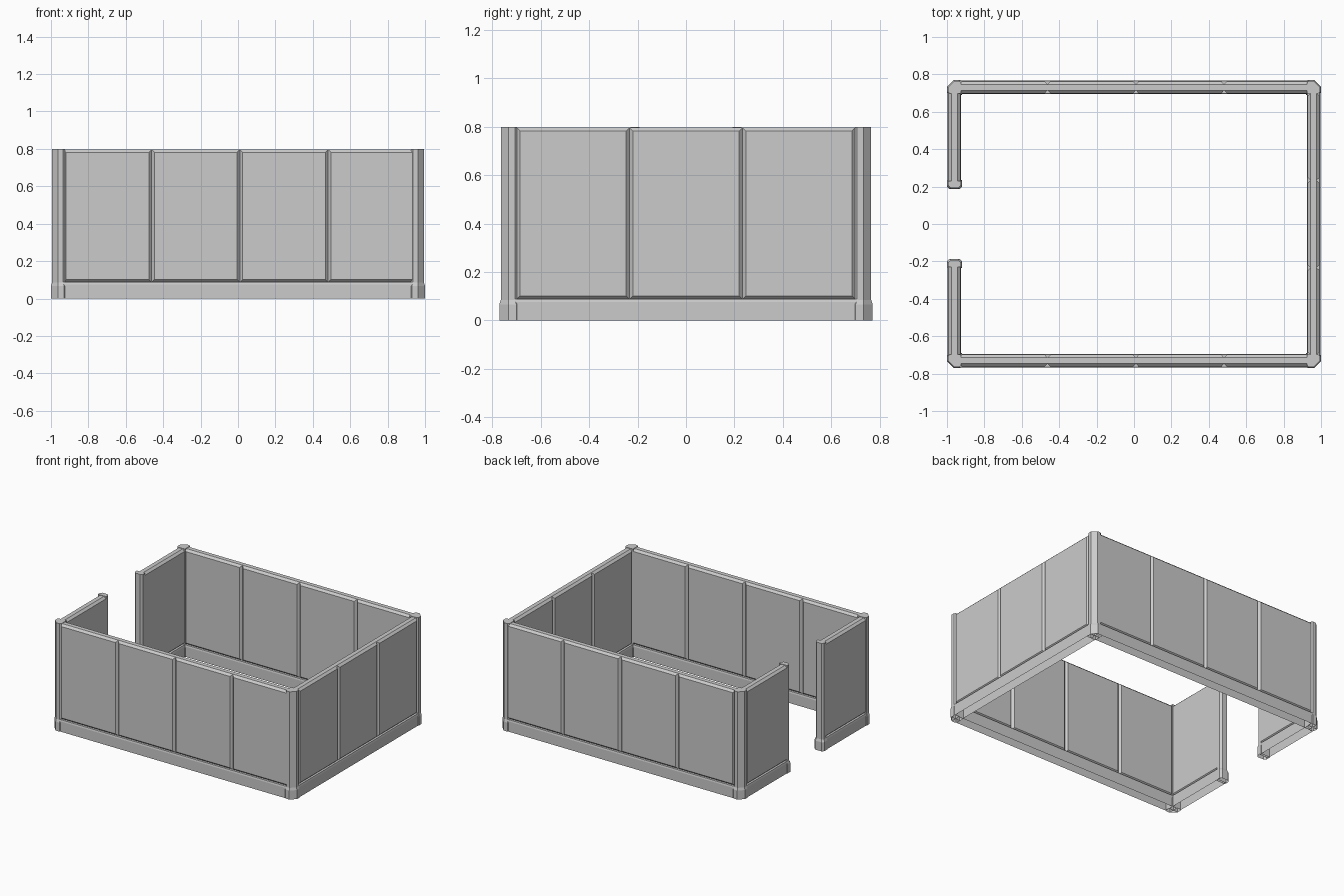
import bpy
from mathutils import Vector

if "Cube" in bpy.data.objects:
    bpy.data.objects.remove(bpy.data.objects["Cube"])

CX, CY = 0.96, 0.731      # wall centre lines
TOP = 0.797               # top of the panels


def make(name, rings, cap_start=True, cap_end=True):
    """Loft matching rings of points into a mesh object."""
    n = len(rings[0])
    verts = [v for r in rings for v in r]
    faces = []
    for k in range(len(rings) - 1):
        for i in range(n):
            j = (i + 1) % n
            faces.append((k*n + i, k*n + j, (k+1)*n + j, (k+1)*n + i))
    if cap_start:
        faces.append(tuple(reversed(range(n))))
    if cap_end:
        faces.append(tuple((len(rings) - 1)*n + i for i in range(n)))
    me = bpy.data.meshes.new(name)
    me.from_pydata(verts, [], faces)
    ob = bpy.data.objects.new(name, me)
    bpy.context.collection.objects.link(ob)
    return ob


def ccw(pts):
    area = sum(a[0]*b[1] - b[0]*a[1] for a, b in zip(pts, pts[1:] + pts[:1]))
    return pts if area > 0 else pts[::-1]


def post(name, slim, flared, cx, cy, sx, sy):
    """Vertical post with a flared foot, open underneath."""
    def ring(shape, z):
        return [(x, y, z) for x, y in ccw([(cx + sx*x, cy + sy*y) for x, y in shape])]
    make(name, [ring(flared, 0), ring(flared, 0.067), ring(slim, 0.085),
                ring(slim, 0.8)], cap_start=False)


def corner_shape(h):
    c, s = h * 0.95, 0.01   # big outer chamfer, small side chamfers
    return [(-h, -h), (h - s, -h), (h, -h + s), (h, h - c),
            (h - c, h), (-h + s, h), (-h, h - s)]


def end_shape(hx, hy):
    s = 0.014               # chamfers on the side facing the doorway
    return [(-hx, hy), (-hx, -hy + s), (-hx + s, -hy),
            (hx - s, -hy), (hx, -hy + s), (hx, hy)]


def wall(name, start, end, base_start, base_end, count, axis, offset):
    """Kickboard plus a row of raised bevelled panels along one axis."""
    def pt(a, d, z):
        return Vector((a, offset - d, z)) if axis == 'x' else Vector((offset + d, a, z))

    # kickboard with chamfered top, open underneath
    def base_ring(h, z):
        return [pt(base_start, h, z), pt(base_end, h, z),
                pt(base_end, -h, z), pt(base_start, -h, z)]
    make(name + "_kickboard", [base_ring(0.036, 0), base_ring(0.036, 0.076),
                               base_ring(0.033, 0.088)], cap_start=False)

    # panels, bevelled on both faces so neighbours form V grooves
    width = (end - start) / count
    for i in range(count):
        a, b = start + i*width, start + (i+1)*width

        def ring(d, e):
            return [pt(a + e, d, 0.087 + e), pt(b - e, d, 0.087 + e),
                    pt(b - e, d, TOP - e), pt(a + e, d, TOP - e)]
        make(f"{name}_panel_{i+1}", [ring(-0.032, 0.015), ring(-0.016, 0),
                                     ring(0.016, 0), ring(0.032, 0.015)])


# long front and back walls
wall("front_wall", -0.934, 0.954, -CX, CX, 4, 'x', -CY)
wall("back_wall", -0.934, 0.954, -CX, CX, 4, 'x', CY)

# right wall
wall("right_wall", -0.70, 0.70, -CY, CY, 3, 'y', CX)

# left walls either side of the doorway
wall("left_front_wall", -0.71, -0.215, -CY, -0.22, 1, 'y', -CX)
wall("left_back_wall", 0.215, 0.71, 0.22, CY, 1, 'y', -CX)

# corner and doorway posts
for sy, side in ((-1, "front"), (1, "back")):
    for sx, hand in ((-1, "left"), (1, "right")):
        post(f"{side}_{hand}_corner_post", corner_shape(0.034), corner_shape(0.04),
             sx*CX, sy*CY, sx, sy)
    post(f"{side}_door_post", end_shape(0.034, 0.019), end_shape(0.04, 0.025),
         -CX, sy*0.211, 1, sy)
